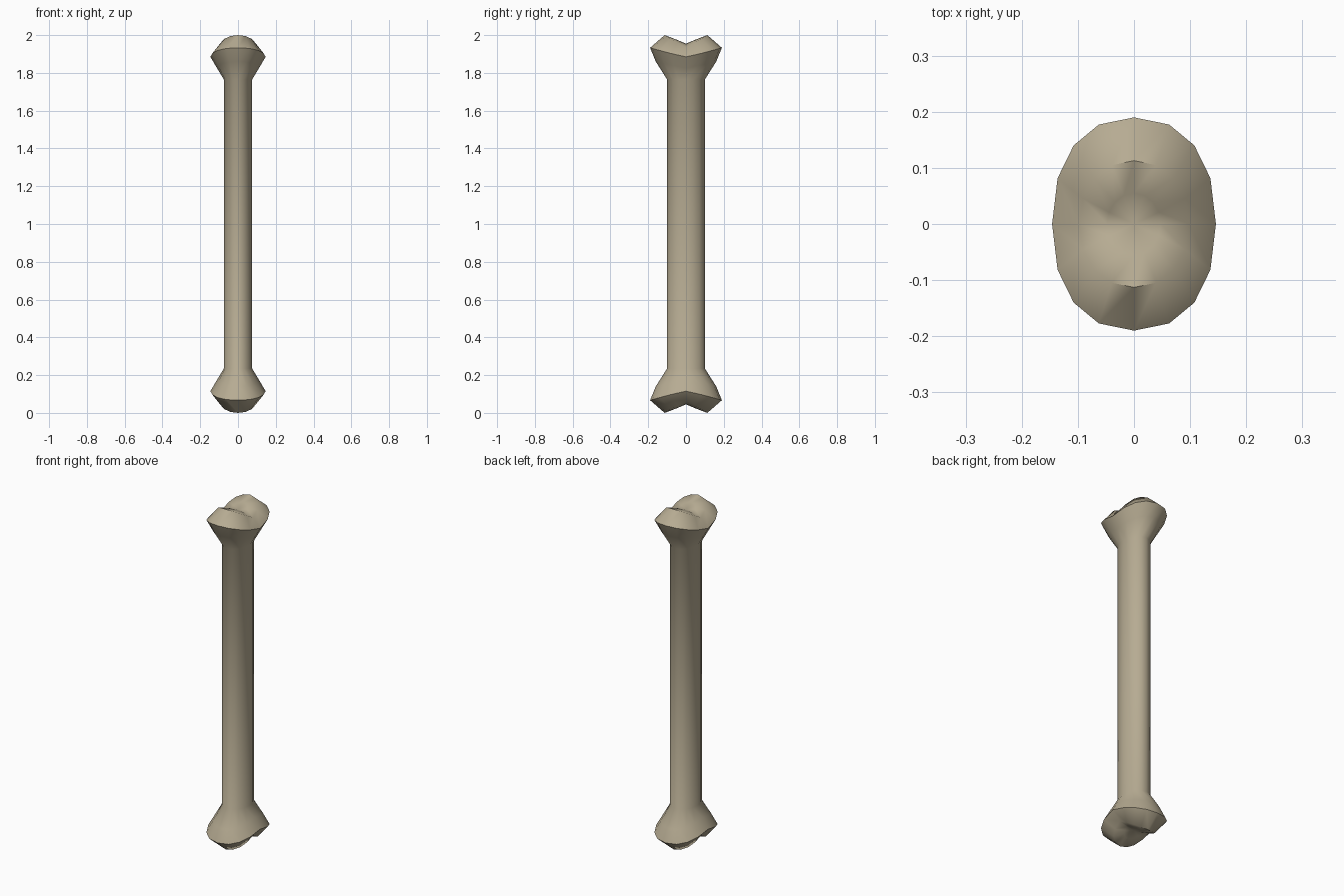
import bpy, bmesh, math

if "Cube" in bpy.data.objects:
    bpy.data.objects.remove(bpy.data.objects["Cube"])

SIDES = 16
bone_mat = bpy.data.materials.new("aged bone")
bone_mat.diffuse_color = (0.47, 0.41, 0.29, 1)
bone_mat.use_nodes = True
bone_mat.node_tree.nodes["Principled BSDF"].inputs["Base Color"].default_value = bone_mat.diffuse_color

# half profile: x radius, y radius, height at the x sides, extra height on the y lobes, roundness
RINGS = [
    (0.075, 0.100, 1.765, 0.0, 1.0),
    (0.111, 0.160, 1.825, 0.035, 0.94),
    (0.146, 0.190, 1.885, 0.048, 0.88),
    (0.098, 0.113, 1.935, 0.065, 0.95),
    (0.048, 0.055, 1.950, 0.028, 1.0),
]


def soft(v, p):
    return math.copysign(abs(v) ** p, v) if abs(v) > 1e-6 else 0.0


def make_ring(bm, ring, flip):
    rx, ry, z, lobe, p = ring
    verts = []
    for i in range(SIDES):
        a = 2 * math.pi * i / SIDES
        c, s = math.cos(a), math.sin(a)
        h = z + lobe * abs(s)
        verts.append(bm.verts.new((rx * soft(c, p), ry * soft(s, p), 2.0 - h if flip else h)))
    return verts


def bridge(bm, a, b):
    for i in range(SIDES):
        j = (i + 1) % SIDES
        bm.faces.new((a[i], a[j], b[j], b[i]))


bm = bmesh.new()
# knuckle ends, mirrored top and bottom
starts = []
for flip in (False, True):
    rings = [make_ring(bm, r, flip) for r in RINGS]
    for a, b in zip(rings, rings[1:]):
        bridge(bm, a, b)
    tip = bm.verts.new((0, 0, 0.045 if flip else 1.955))
    for i in range(SIDES):
        bm.faces.new((rings[-1][i], rings[-1][(i + 1) % SIDES], tip))
    starts.append(rings[0])
# straight oval shaft
bridge(bm, starts[1], starts[0])
bmesh.ops.recalc_face_normals(bm, faces=bm.faces)

mesh = bpy.data.meshes.new("bone")
bm.to_mesh(mesh)
bm.free()
mesh.materials.append(bone_mat)
bone = bpy.data.objects.new("bone", mesh)
bpy.context.collection.objects.link(bone)
bpy.context.view_layer.objects.active = bone
bone.select_set(True)
bpy.ops.object.shade_smooth_by_angle(angle=math.radians(60))
